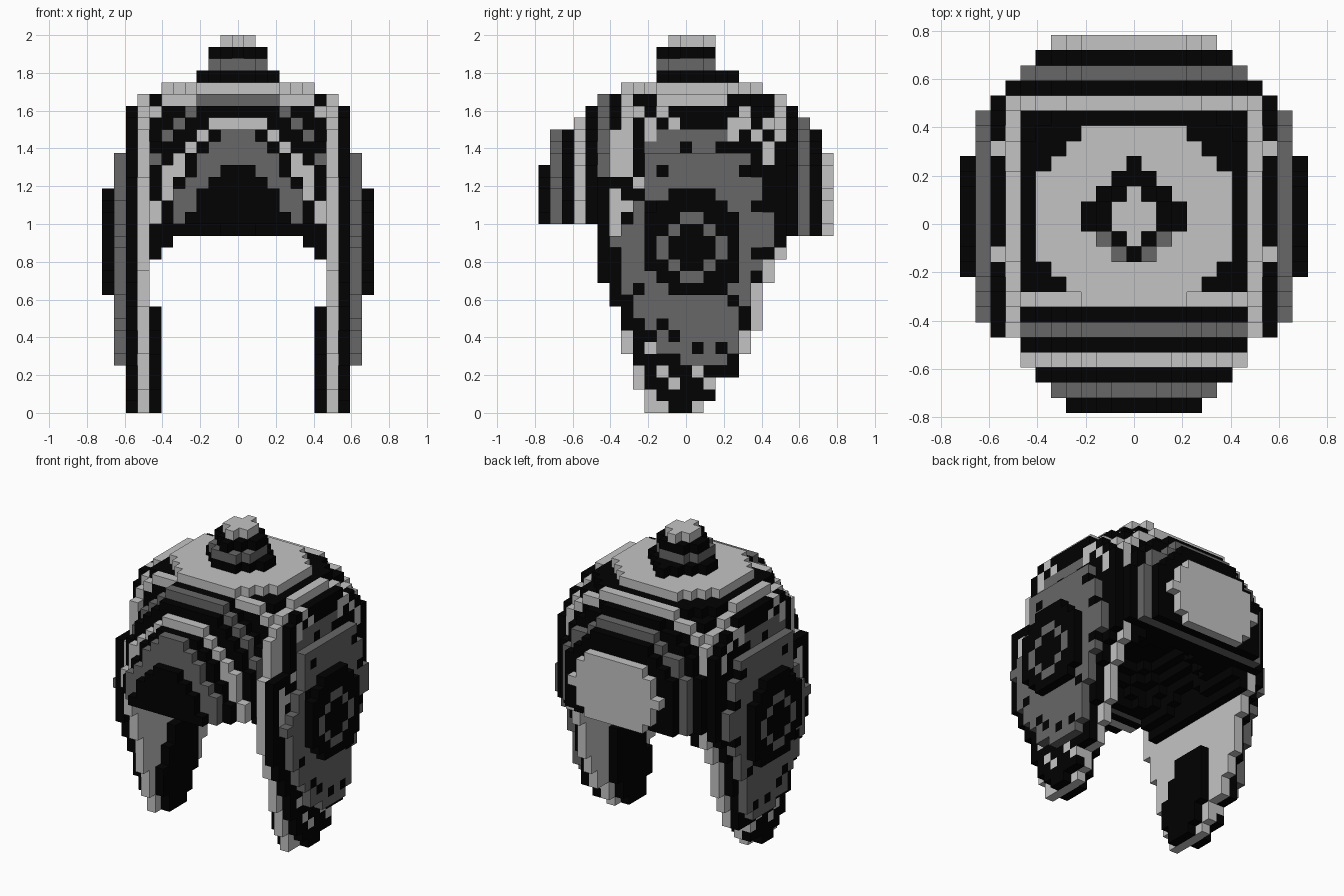
import bpy, bmesh, math
from mathutils import Vector

old = bpy.data.objects.get("Cube")
if old:
    bpy.data.objects.remove(old, do_unlink=True)

UNIT = 2 / 32          # edge of one block
BLACK, GREY, LIGHT = range(3)


def make_material(name, value):
    mat = bpy.data.materials.new(name)
    mat.use_nodes = True
    colour = (value, value, value, 1)
    mat.diffuse_color = colour
    shader = mat.node_tree.nodes["Principled BSDF"]
    shader.inputs["Base Color"].default_value = colour
    shader.inputs["Roughness"].default_value = 0.9
    return mat


MATERIALS = [make_material("black", 0.0005), make_material("dark grey", 0.135),
             make_material("light grey", 0.55)]

parts = {}      # part name -> {cell: colour}
taken = set()   # every filled cell


def roof(i, j):
    """Highest row of the rounded crown above one column."""
    return 26 - round(max(0, math.hypot(i, j - 0.5) - 8.2))


def put(part, cell, colour):
    if cell not in taken:
        taken.add(cell)
        parts.setdefault(part, {})[cell] = colour


def hollow(i, j, k):
    """Room for the head."""
    return (i / 6.6) ** 2 + ((j - 1) / 6.6) ** 2 + ((k - 13) / 6) ** 2 < 1


def arch(part, j, colour, width, base, middle, top, power):
    """One upright slab, widest at its middle row, with a rounded top."""
    for k in range(base, top + 1):
        t = abs(k - middle) / (top - middle + 1.5)
        half = round(width * (1 - t ** power))
        for i in range(-half, half + 1):
            if k <= roof(i, j):
                put(part, (i, j, k), colour)


def lerp_rows(profile):
    """Yield (row, first, last) along a list of (row, first, last) stations."""
    for (k0, a0, b0), (k1, a1, b1) in zip(profile, profile[1:]):
        for k in range(k0, k1):
            t = (k - k0) / (k1 - k0)
            yield k, round(a0 + (a1 - a0) * t), round(b0 + (b1 - b0) * t)
    yield profile[-1]


def flap(part, layer, profile, paint):
    """A side sheet, mirrored on both sides."""
    for k, first, last in lerp_rows(profile):
        for j in range(first, last + 1):
            if k <= roof(layer, j):
                for side in (-1, 1):
                    put(part, (side * layer, j, k), paint(j, k))


# Crown body with a light rib along its front and back top edges
for i in range(-7, 8):
    for j in range(-5, 9):
        top = roof(i, j)
        for k in range(13 + min(2, 7 - abs(i)), top + 1):
            if not hollow(i, j, k):
                rib = k == top and j in (-5, 8)
                put("crown", (i, j, k), LIGHT if rib else BLACK)

# Stacked slabs on the front and back
for j, colour, width, top, power in (
        (-6, BLACK, 7.4, 26, 3.5), (-7, GREY, 7.4, 26, 3), (-8, BLACK, 7.2, 25, 3),
        (-9, LIGHT, 6.6, 24, 2.4), (-10, BLACK, 6, 23, 1.7), (-11, GREY, 5.2, 23, 1.4),
        (-12, BLACK, 4.2, 20, 1)):
    arch("front_plates", j, colour, width, 16, 16, top, power)
for j, colour, width, middle, top, power in (
        (9, BLACK, 8.3, 16, 25, 3), (10, GREY, 7.4, 17, 24, 2.6),
        (11, BLACK, 6.4, 17, 23, 2.6), (12, LIGHT, 4.6, 18, 21, 2.4)):
    arch("back_plates", j, colour, width, 15, middle, top, power)

# Side flaps, from the inner pad out to the boss
LIGHT_SPOTS = {(-2, 25), (-1, 24), (-3, 24), (-3, 23), (4, 24), (5, 24), (4, 23),
               (6, 23), (7, 22), (7, 21), (-4, 19), (-4, 15), (-5, 17),
               (-2, 3), (-1, 2), (-3, 5), (-2, 6), (2, 2), (1, 3)}
DARK_SPOTS = {(0, 22), (3, 22), (-2, 20), (5, 20), (-3, 17), (6, 17), (6, 13),
              (-3, 13), (4, 9), (-4, 10), (-2, 7), (-1, 6), (1, 5), (3, 5)}


def sheet_paint(j, k):
    if (j, k) in LIGHT_SPOTS or j == -6 and 14 < k < 19:
        return LIGHT
    grey = k in (22, 23) and -3 <= j <= 3 and (j, k) not in DARK_SPOTS
    return GREY if grey else BLACK


def shield_paint(j, k):
    return BLACK if (j, k) in DARK_SPOTS else GREY


def boss_paint(j, k):
    return GREY if 2 < math.hypot(j - 0.5, k - 13.5) < 2.7 else BLACK


flap("flap_pads", 7, [(0, -2, 0), (3, -3, 2), (8, -1, 2)], lambda j, k: BLACK)
flap("flap_rims", 8, [(0, -3, 1), (1, -3, 2), (2, -4, 2), (3, -4, 4), (5, -5, 5),
                      (8, -5, 6), (9, -6, 6), (11, -6, 7), (12, -7, 7),
                      (13, -7, 8), (19, -7, 8), (20, -6, 8), (23, -6, 8),
                      (24, -5, 8), (26, -5, 8)], lambda j, k: LIGHT)
flap("flap_sheets", 9, [(0, -1, 0), (1, -2, 2), (2, -3, 2), (3, -3, 4), (5, -4, 4),
                        (8, -5, 5), (9, -6, 5), (12, -7, 6), (14, -7, 8),
                        (19, -7, 8), (20, -4, 8), (24, -4, 7), (25, -3, 5)],
     sheet_paint)
flap("flap_shields", 10, [(4, 0, 3), (5, -2, 4), (7, -3, 4), (10, -5, 5),
                          (13, -5, 6), (14, -6, 7), (16, -4, 7), (18, -3, 6),
                          (21, -3, 5)], shield_paint)
flap("flap_bosses", 11, [(10, -1, 3), (12, -3, 4), (16, -3, 4), (18, -1, 2)],
     boss_paint)

# Top disc and stepped knob
for i in range(-6, 7):
    for j in range(-5, 7):
        if math.hypot(i, j - 0.5) < 6.6:
            put("top_disc", (i, j, 27), LIGHT)
for k, colour, reach, shift, flat, back in (
        (28, BLACK, 3.5, 0.5, 3, 4), (29, GREY, 3, 0, 2, 2),
        (30, BLACK, 2.5, 0.5, 2, 2), (31, LIGHT, 1.5, 0.5, 1, 2)):
    for i in range(-flat, flat + 1):
        for j in range(-2, back + 1):
            if abs(i) + abs(j - shift) <= reach:
                put("knob", (i, j, k), colour)

# Turn the blocks into meshes, keeping only the outer faces
AXES = [Vector(a) for a in ((1, 0, 0), (0, 1, 0), (0, 0, 1))]


def build(name, cells):
    bm = bmesh.new()
    verts = {}

    def corner(p):
        key = tuple(round(c * 2) for c in p)
        if key not in verts:
            verts[key] = bm.verts.new(p * UNIT)
        return verts[key]

    for cell, colour in cells.items():
        centre = Vector(cell) + Vector((0, 0, 0.5))
        for n in range(3):
            for sign in (-1, 1):
                out = AXES[n] * sign
                if tuple(int(c) for c in Vector(cell) + out) in taken:
                    continue
                u, v = AXES[(n + 1) % 3] / 2, AXES[(n + 2) % 3] / 2 * sign
                mid = centre + out / 2
                face = bm.faces.new([corner(mid + q) for q in
                                     (-u - v, u - v, u + v, v - u)])
                face.material_index = colour
    mesh = bpy.data.meshes.new(name)
    bm.to_mesh(mesh)
    bm.free()
    for mat in MATERIALS:
        mesh.materials.append(mat)
    bpy.context.collection.objects.link(bpy.data.objects.new(name, mesh))


for name, cells in parts.items():
    build(name, cells)
